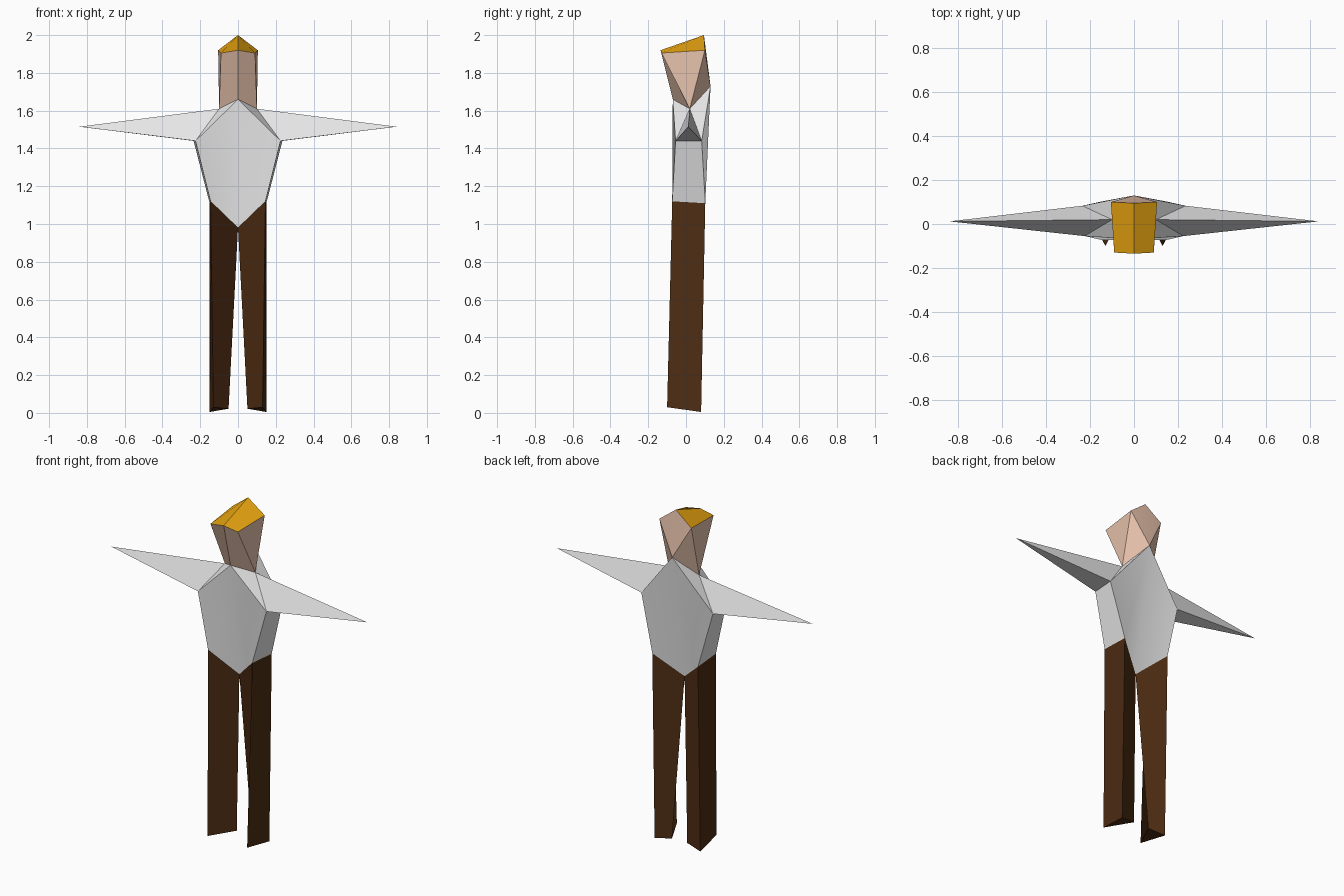
import bpy
import bmesh
from mathutils import Vector

cube = bpy.data.objects.get("Cube")
if cube:
    bpy.data.objects.remove(cube, do_unlink=True)


def material(name, color):
    mat = bpy.data.materials.new(name)
    mat.use_nodes = True
    mat.diffuse_color = (*color, 1)
    bsdf = mat.node_tree.nodes["Principled BSDF"]
    bsdf.inputs["Base Color"].default_value = (*color, 1)
    bsdf.inputs["Roughness"].default_value = 0.9
    return mat


shirt = material("light grey shirt", (0.80, 0.80, 0.80))
skin = material("skin", (0.80, 0.54, 0.41))
blond = material("golden hair", (0.80, 0.37, 0.005))
trouser = material("dark brown trousers", (0.077, 0.026, 0.0065))

# Landmarks of the left half (+x); the right half is mirrored
P = {
    "neck_front": (0, -0.07, 1.66), "neck_back": (0, 0.13, 1.73),
    "shoulder": (0.10, 0.02, 1.61), "hand": (0.84, 0.012, 1.515),
    "armpit_front": (0.225, -0.055, 1.44), "armpit_back": (0.235, 0.083, 1.44),
    "hip_front": (0.145, -0.073, 1.12), "hip_back": (0.15, 0.102, 1.11),
    "crotch": (0, 0.013, 0.98),
    "foot_front": (0.13, -0.10, 0.03), "foot_back": (0.15, 0.08, 0.005),
    "foot_inner": (0.05, 0.06, 0.022),
    "brow_mid": (0, -0.135, 1.92), "brow": (0.09, -0.13, 1.905),
    "crown": (0, 0.095, 2.0), "crown_side": (0.105, 0.10, 1.92),
}


def build(name, mat, inside, faces, sides=(1, -1)):
    """Make a part from named landmarks, with faces turned away from a point inside."""
    bm = bmesh.new()
    for s in sides:
        flip = Vector((s, 1, 1))
        verts = {}
        for names in faces:
            for n in names.split():
                if n not in verts:
                    verts[n] = bm.verts.new(Vector(P[n]) * flip)
            face = bm.faces.new([verts[n] for n in names.split()])
            face.normal_update()
            if face.normal.dot(face.calc_center_median() - Vector(inside) * flip) < 0:
                face.normal_flip()
    # Weld the halves along the centre line
    bmesh.ops.remove_doubles(bm, verts=bm.verts[:], dist=0.0001)
    mesh = bpy.data.meshes.new(name)
    bm.to_mesh(mesh)
    bm.free()
    mesh.materials.append(mat)
    obj = bpy.data.objects.new(name, mesh)
    bpy.context.scene.collection.objects.link(obj)
    bpy.ops.object.select_all(action='DESELECT')
    obj.select_set(True)
    bpy.context.view_layer.objects.active = obj
    bpy.ops.object.shade_smooth_by_angle(angle=0.52)


# Torso: front and back panels, flanks and collar
build("torso", shirt, (0, 0.015, 1.35), [
    "neck_front armpit_front hip_front crotch",
    "neck_back armpit_back hip_back crotch",
    "armpit_front armpit_back hip_back hip_front",
    "neck_front shoulder armpit_front",
    "neck_back shoulder armpit_back",
])

# Head: face, temples and back of the skull
build("head", skin, (0, 0.0, 1.8), [
    "brow_mid brow shoulder neck_front",
    "brow crown_side shoulder",
    "crown_side neck_back shoulder",
    "crown crown_side neck_back",
])

# Hair: sloping roof over the head
build("hair", blond, (0, 0, 1.8), ["crown brow_mid brow crown_side"])

for side, s in (("left", 1), ("right", -1)):
    # Arm: three-sided spike
    build(side + "_arm", shirt, (0.3, 0.015, 1.49), [
        "shoulder armpit_front hand",
        "shoulder armpit_back hand",
        "armpit_front armpit_back hand",
    ], (s,))
    # Leg: three-sided prism with a closed sole
    build(side + "_leg", trouser, (0.1, 0.015, 0.5), [
        "hip_front hip_back foot_back foot_front",
        "hip_front crotch foot_inner foot_front",
        "hip_back crotch foot_inner foot_back",
        "foot_front foot_back foot_inner",
    ], (s,))
